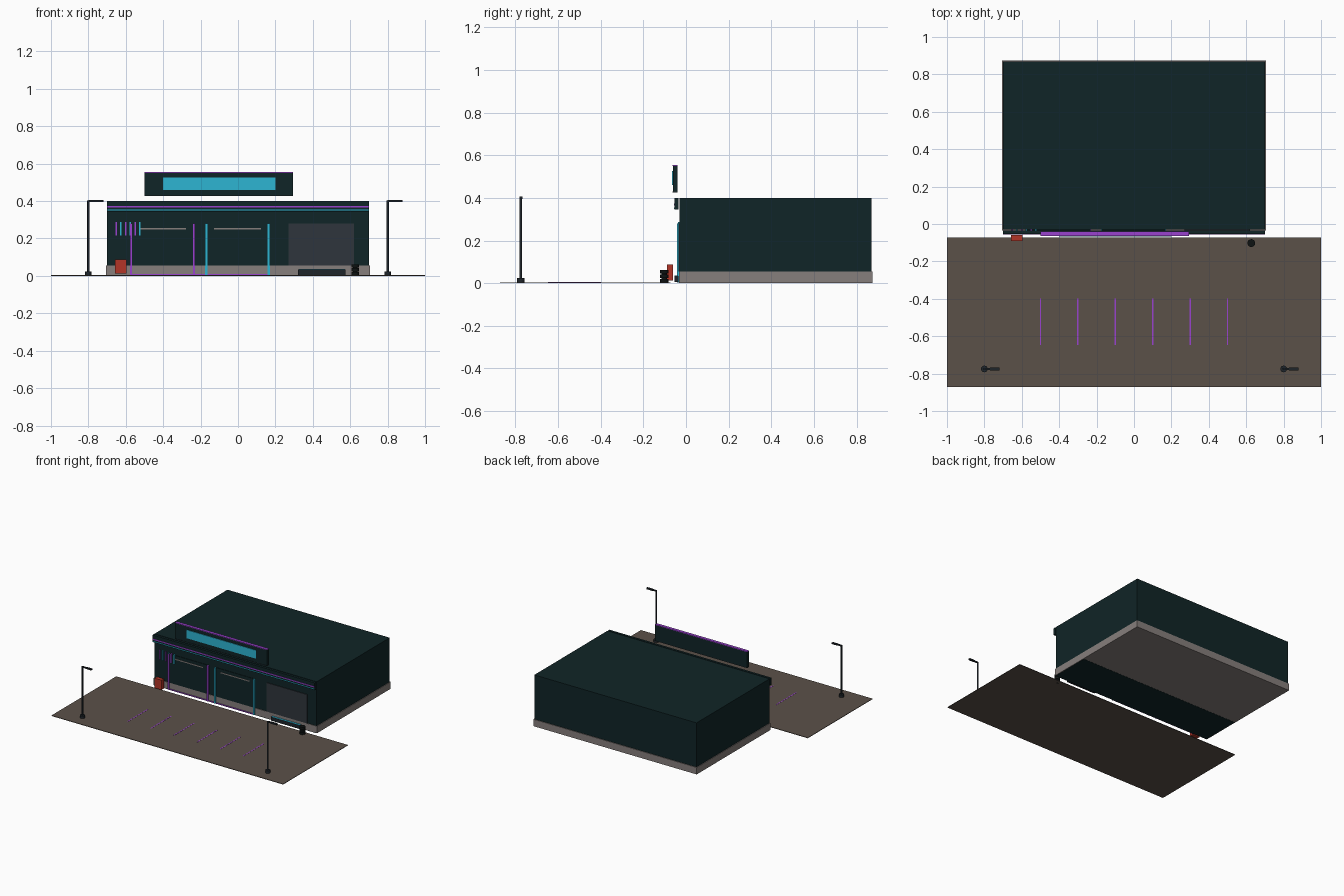
import bpy, math

cube = bpy.data.objects.get("Cube")
if cube:
    bpy.data.objects.remove(cube, do_unlink=True)


def material(name, r, g, b):
    m = bpy.data.materials.new(name)
    m.use_nodes = True
    m.diffuse_color = (r, g, b, 1)
    bsdf = next(n for n in m.node_tree.nodes if n.type == 'BSDF_PRINCIPLED')
    bsdf.inputs["Base Color"].default_value = (r, g, b, 1)
    bsdf.inputs["Roughness"].default_value = 0.8
    return m


TEAL = material("dark teal", 0.005, 0.018, 0.020)
STONE = material("warm grey", 0.24, 0.21, 0.20)
PAVING = material("brown asphalt", 0.105, 0.082, 0.066)
CYAN = material("neon cyan", 0.027, 0.46, 0.65)
PURPLE = material("neon purple", 0.32, 0.055, 0.62)
SLATE = material("slate", 0.028, 0.036, 0.045)
METAL = material("dark metal", 0.013, 0.018, 0.023)
RED = material("red", 0.45, 0.035, 0.02)
BLACK = material("black rubber", 0.004, 0.006, 0.006)


def box(name, x, y, z, mat):
    """Axis-aligned box from (min, max) ranges."""
    bpy.ops.mesh.primitive_cube_add(size=1)
    ob = bpy.context.object
    ob.name = name
    for i, (lo, hi) in enumerate((x, y, z)):
        ob.location[i] = (lo + hi) / 2
        ob.scale[i] = hi - lo
    ob.data.materials.append(mat)
    return ob


def cylinder(name, x, y, z, radius, mat, sides=16):
    bpy.ops.mesh.primitive_cylinder_add(vertices=sides, radius=radius, depth=z[1] - z[0],
                                        location=(x, y, sum(z) / 2))
    ob = bpy.context.object
    ob.name = name
    ob.data.materials.append(mat)
    bpy.ops.object.shade_smooth_by_angle(angle=math.radians(40))
    return ob


# Building shell and plinth
box("walls", (-0.70, 0.70), (-0.03, 0.87), (0.01, 0.40), TEAL)
box("plinth", (-0.705, 0.705), (-0.034, 0.875), (0.001, 0.055), STONE)
box("floor_underside", (-0.70, 0.70), (-0.034, 0.28), (0, 0.004), TEAL)

# Fascia with neon stripes
box("fascia", (-0.70, 0.70), (-0.054, -0.036), (0.345, 0.40), TEAL)
box("fascia_purple_stripe", (-0.70, 0.70), (-0.057, -0.054), (0.365, 0.373), PURPLE)
box("fascia_cyan_stripe", (-0.70, 0.70), (-0.057, -0.054), (0.349, 0.355), CYAN)

# Blank lit sign above the fascia
box("sign_board", (-0.50, 0.295), (-0.062, -0.040), (0.43, 0.55), TEAL)
box("sign_panel", (-0.40, 0.20), (-0.066, -0.062), (0.46, 0.525), CYAN)
box("sign_top_trim", (-0.50, 0.295), (-0.063, -0.040), (0.55, 0.555), PURPLE)
box("sign_bottom_trim", (-0.50, 0.295), (-0.063, -0.040), (0.426, 0.43), SLATE)

# Shop openings edged by neon posts
for i, (left, right, mat) in enumerate(((-0.572, -0.235, PURPLE), (-0.17, 0.165, CYAN))):
    box(f"shop_window_{i}", (left, right), (-0.034, -0.03), (0.055, 0.28), TEAL)
    for side, x in (("right", left), ("left", right)):
        box(f"neon_post_{i}_{side}", (x - 0.006, x + 0.006), (-0.042, -0.03), (0.002, 0.28), mat)
    mid = (left + right) / 2
    box(f"light_tube_{i}", (mid - 0.125, mid + 0.125), (-0.036, -0.030), (0.248, 0.256), STONE)
box("neon_threshold", (-0.566, 0.171), (-0.040, -0.034), (0.002, 0.009), PURPLE)
box("shutter", (0.27, 0.62), (-0.035, -0.03), (0.055, 0.28), SLATE)

# Row of short neon bars at the corner
for i in range(6):
    x = -0.652 + i * 0.0255
    box(f"neon_bar_{i}", (x - 0.004, x + 0.004), (-0.038, -0.03), (0.215, 0.288),
        CYAN if i % 2 else PURPLE)

# Bench under the shutter
box("bench", (0.322, 0.575), (-0.055, -0.036), (0.006, 0.034), METAL)
box("bench_glow", (0.325, 0.572), (-0.053, -0.038), (0.034, 0.036), CYAN)

# Vending box and stacked tyres
box("vending_box", (-0.657, -0.597), (-0.090, -0.060), (0.012, 0.088), RED)
for i in range(3):
    z = 0.003 + i * 0.021
    cylinder(f"tyre_{i}", 0.627, -0.102, (z, z + 0.017), 0.021, BLACK)
cylinder("tyre_core", 0.627, -0.102, (0.0, 0.058), 0.012, BLACK)

# Parking lot and painted bay lines
box("parking_lot", (-1, 1), (-0.872, -0.073), (0, 0.004), PAVING)
for i in range(6):
    x = -0.5 + 0.2 * i
    box(f"bay_line_{i}", (x - 0.0035, x + 0.0035), (-0.648, -0.398), (0.003, 0.005), PURPLE)

# Street lamps
for side, x in (("right", -0.80), ("left", 0.80)):
    cylinder(f"lamp_foot_{side}", x, -0.775, (0.002, 0.024), 0.018, METAL)
    cylinder(f"lamp_pole_{side}", x, -0.775, (0.002, 0.403), 0.0065, METAL, 12)
    box(f"lamp_arm_{side}", (x, x + 0.05), (-0.780, -0.770), (0.396, 0.405), METAL)
    box(f"lamp_head_{side}", (x + 0.03, x + 0.08), (-0.782, -0.768), (0.395, 0.406), METAL)
